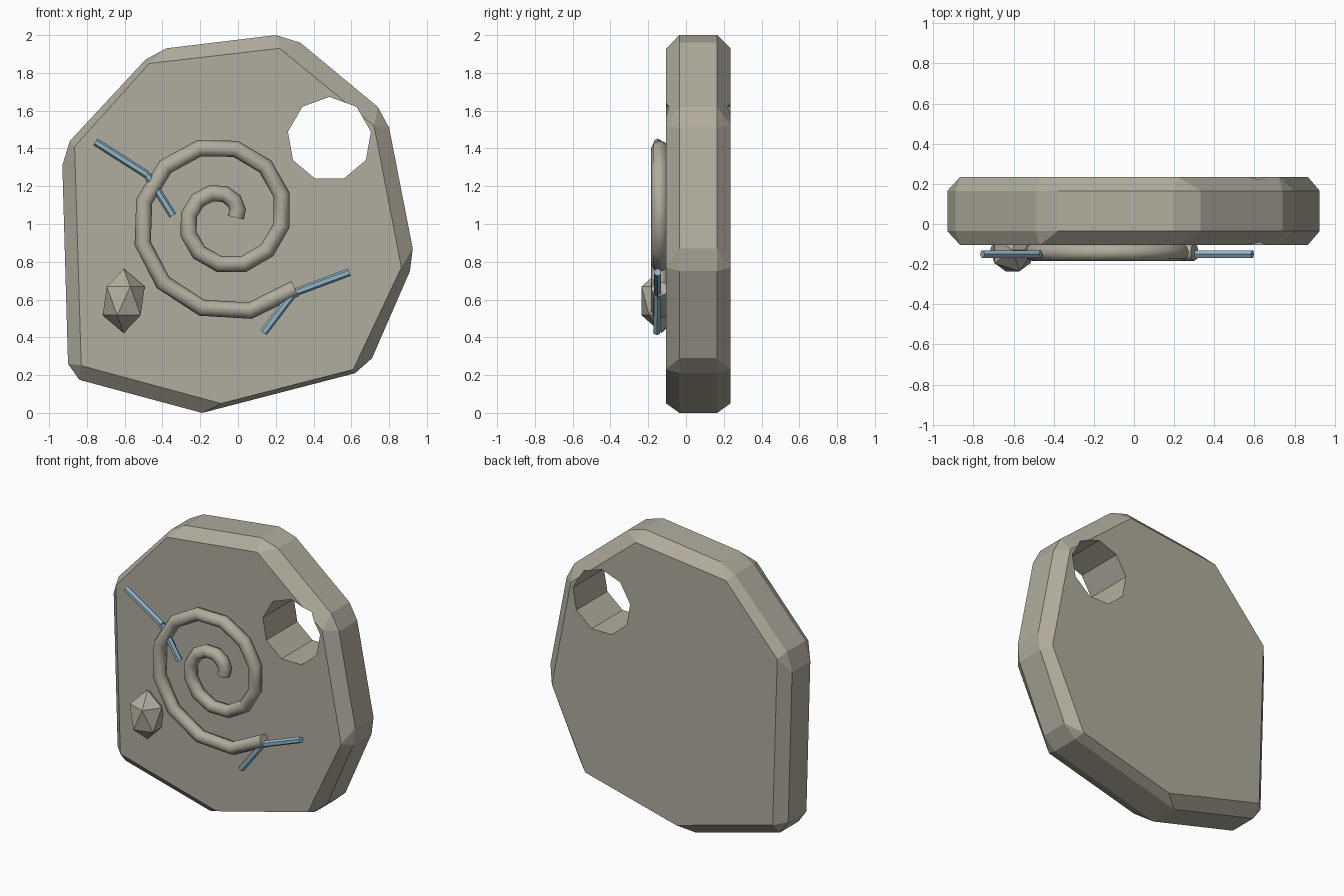
import bpy, bmesh, math
from mathutils import Vector

if "Cube" in bpy.data.objects:
    bpy.data.objects.remove(bpy.data.objects["Cube"])


def material(name, rgb):
    m = bpy.data.materials.new(name)
    m.diffuse_color = (*rgb, 1)
    m.use_nodes = True
    m.node_tree.nodes["Principled BSDF"].inputs["Base Color"].default_value = m.diffuse_color
    return m


STONE = material("warm grey stone", (0.434, 0.413, 0.342))
BLUE = material("pale blue", (0.283, 0.456, 0.578))


def finish(bm, name, mat):
    bmesh.ops.recalc_face_normals(bm, faces=bm.faces[:])
    me = bpy.data.meshes.new(name)
    bm.to_mesh(me)
    bm.free()
    me.materials.append(mat)
    ob = bpy.data.objects.new(name, me)
    bpy.context.collection.objects.link(ob)
    return ob


def activate(ob):
    bpy.ops.object.select_all(action='DESELECT')
    ob.select_set(True)
    bpy.context.view_layer.objects.active = ob


def rod(name, a, b, radius, sides, mat, turn=0.0):
    a, b = Vector(a), Vector(b)
    bm = bmesh.new()
    bmesh.ops.create_cone(bm, cap_ends=True, segments=sides, radius1=radius,
                          radius2=radius, depth=(b - a).length)
    ob = finish(bm, name, mat)
    ob.rotation_mode = 'QUATERNION'
    ob.rotation_quaternion = (b - a).to_track_quat('Z', 'Y')
    ob.location = (a + b) / 2
    return ob


# Slab: each corner is a face point plus its bevelled rim points (x, z)
CORNERS = [
    ((-0.47, 1.85), (-0.49, 1.87), (-0.38, 1.93)),
    ((0.22, 1.93), (0.20, 2.00), (0.33, 1.96)),
    ((0.72, 1.52), (0.74, 1.62), (0.80, 1.51)),
    ((0.865, 0.77), (0.925, 0.87), (0.91, 0.75)),
    ((0.61, 0.23), (0.71, 0.29), (0.62, 0.21)),
    ((-0.09, 0.05), (-0.19, 0.0)),
    ((-0.83, 0.25), (-0.84, 0.175), (-0.90, 0.26)),
    ((-0.865, 1.41), (-0.93, 1.31), (-0.89, 1.44)),
]
bm = bmesh.new()
rims = []
for y_face, y_rim in ((-0.105, -0.035), (0.235, 0.165)):
    face = [bm.verts.new((c[0][0], y_face, c[0][1])) for c in CORNERS]
    rim = [[bm.verts.new((x, y_rim, z)) for x, z in c[1:]] for c in CORNERS]
    bm.faces.new(face)
    for i in range(len(CORNERS)):
        j = (i + 1) % len(CORNERS)
        bm.faces.new((face[i], rim[i][-1], rim[j][0], face[j]))
        if len(rim[i]) == 2:
            bm.faces.new((face[i], rim[i][0], rim[i][1]))
    rims.append([v for r in rim for v in r])
front, back = rims
for i in range(len(front)):
    j = (i + 1) % len(front)
    bm.faces.new((front[i], front[j], back[j], back[i]))
slab = finish(bm, "slab", STONE)

# Nine-sided hole through the slab
bm = bmesh.new()
ring = []
for y in (-0.5, 0.5):
    ring.append([bm.verts.new((0.484 + 0.223 * math.cos(math.radians(90 + 40 * k)), y,
                               1.45 + 0.223 * math.sin(math.radians(90 + 40 * k))))
                 for k in range(9)])
    bm.faces.new(ring[-1])
for k in range(9):
    j = (k + 1) % 9
    bm.faces.new((ring[0][k], ring[0][j], ring[1][j], ring[1][k]))
cutter = finish(bm, "hole_cutter", STONE)
cutter.hide_render = True
mod = slab.modifiers.new("hole", 'BOOLEAN')
mod.operation = 'DIFFERENCE'
mod.solver = 'EXACT'
mod.object = cutter
activate(slab)
bpy.ops.object.modifier_apply(modifier=mod.name)
bpy.data.objects.remove(cutter)

# Raised spiral tube on the front
STEPS, TURN = 23, math.radians(675)
cu = bpy.data.curves.new("spiral", 'CURVE')
cu.dimensions = '3D'
cu.bevel_depth = 0.044
cu.bevel_resolution = 2
cu.use_fill_caps = True
sp = cu.splines.new('POLY')
sp.points.add(STEPS)
for k, p in enumerate(sp.points):
    t = TURN * k / STEPS
    r = 0.0635 + 0.25 * t / math.tau
    p.co = (-0.075 + r * math.cos(t), -0.14, 1.034 + r * math.sin(t), 1)
cu.materials.append(STONE)
spiral = bpy.data.objects.new("spiral", cu)
bpy.context.collection.objects.link(spiral)
activate(spiral)
bpy.ops.object.convert(target='MESH')
bpy.ops.object.shade_smooth_by_angle(angle=math.radians(50))

# Faceted pebble
bm = bmesh.new()
bmesh.ops.create_icosphere(bm, subdivisions=1, radius=1)
pebble = finish(bm, "pebble", STONE)
pebble.location = (-0.605, -0.13, 0.593)
pebble.scale = (0.124, 0.124, 0.17)

# Two bent blue twigs
for name, pts in (
    ("upper_twig", ((-0.755, -0.15, 1.435), (-0.48, -0.15, 1.26), (-0.345, -0.15, 1.045))),
    ("lower_twig", ((0.135, -0.155, 0.425), (0.295, -0.15, 0.635), (0.59, -0.15, 0.745))),
):
    for i in range(2):
        rod(f"{name}_{i + 1}", pts[i], pts[i + 1], 0.021, 6, BLUE)
